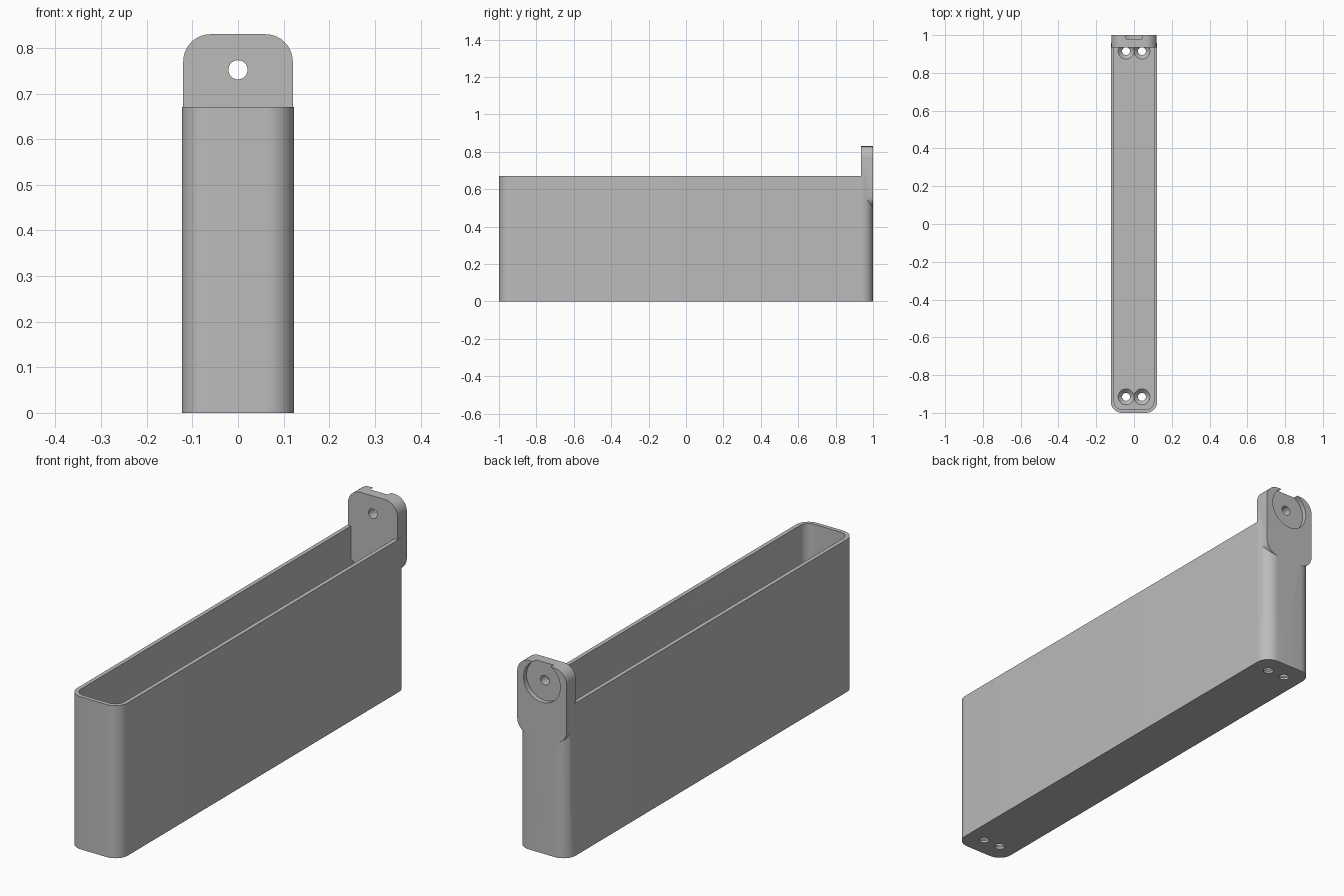
import bpy, bmesh, math
from mathutils import Matrix, Vector

cube = bpy.data.objects.get("Cube")
if cube:
    bpy.data.objects.remove(cube, do_unlink=True)

grey = bpy.data.materials.new("plain grey")
grey.use_nodes = True
colour = (0.5, 0.5, 0.5, 1)
grey.diffuse_color = colour
grey.node_tree.nodes["Principled BSDF"].inputs["Base Color"].default_value = colour

TO_BACK = Matrix.Rotation(math.radians(90), 4, 'X')  # local z becomes -y


def make_object(name, bm):
    bmesh.ops.recalc_face_normals(bm, faces=bm.faces)
    mesh = bpy.data.meshes.new(name)
    bm.to_mesh(mesh)
    bm.free()
    mesh.materials.append(grey)
    obj = bpy.data.objects.new(name, mesh)
    bpy.context.collection.objects.link(obj)
    return obj


def rounded_block(name, half_w, half_h, radius, depth, matrix, steps=10):
    """Rounded rectangle in local xy, extruded along local z."""
    bm = bmesh.new()
    verts = []
    for q, (sx, sy) in enumerate([(1, 1), (-1, 1), (-1, -1), (1, -1)]):
        for i in range(steps + 1):
            a = math.pi / 2 * (q + i / steps)
            verts.append(bm.verts.new((sx * (half_w - radius) + radius * math.cos(a),
                                       sy * (half_h - radius) + radius * math.sin(a), 0)))
    face = bm.faces.new(verts)
    ext = bmesh.ops.extrude_face_region(bm, geom=[face])
    top = [v for v in ext["geom"] if isinstance(v, bmesh.types.BMVert)]
    bmesh.ops.translate(bm, verts=top, vec=(0, 0, depth))
    bm.transform(matrix)
    return make_object(name, bm)


def cone(name, r1, r2, depth, matrix, segments=40):
    bm = bmesh.new()
    bmesh.ops.create_cone(bm, cap_ends=True, segments=segments,
                          radius1=r1, radius2=r2, depth=depth, matrix=matrix)
    return make_object(name, bm)


def combine(target, other, operation):
    mod = target.modifiers.new(operation, 'BOOLEAN')
    mod.operation, mod.solver, mod.object = operation, 'EXACT', other
    bpy.context.view_layer.objects.active = target
    bpy.ops.object.modifier_apply(modifier=mod.name)
    bpy.data.objects.remove(other, do_unlink=True)


# Long narrow tray with a rounded cavity
WALL, FLOOR, HEIGHT = 0.018, 0.03, 0.67
tray = rounded_block("wall_tray", 0.123, 1, 0.06, HEIGHT, Matrix())
cavity = rounded_block("cavity_cutter", 0.123 - WALL, 1 - WALL, 0.06 - WALL,
                       HEIGHT, Matrix.Translation((0, 0, FLOOR)))
combine(tray, cavity, 'DIFFERENCE')

# Countersunk screw holes in the floor
for x in (-0.042, 0.042):
    for y in (-0.915, 0.915):
        combine(tray, cone("hole_cutter", 0.021, 0.021, 0.2,
                           Matrix.Translation((x, y, 0))), 'DIFFERENCE')
        combine(tray, cone("sink_cutter", 0.021, 0.043, 0.022,
                           Matrix.Translation((x, y, FLOOR - 0.01))), 'DIFFERENCE')

# Rounded hanging tab on the back end
tab = rounded_block("hanging_tab", 0.12, 0.163, 0.06, 0.065,
                    Matrix.Translation((0, 1, 0.667)) @ TO_BACK)
combine(tray, tab, 'UNION')

# Round recess open at the top of the tab, with a through hole
recess = cone("recess_cutter", 0.089, 0.089, 0.042,
              Matrix.Translation((0, 1, 0.752)) @ TO_BACK, 64)
combine(tray, recess, 'DIFFERENCE')
bore = cone("bore_cutter", 0.021, 0.021, 0.3,
            Matrix.Translation((0, 1, 0.752)) @ TO_BACK)
combine(tray, bore, 'DIFFERENCE')

# Smooth curves, sharp edges
bpy.ops.object.select_all(action='DESELECT')
tray.select_set(True)
bpy.context.view_layer.objects.active = tray
bpy.ops.object.shade_smooth_by_angle(angle=math.radians(30))
